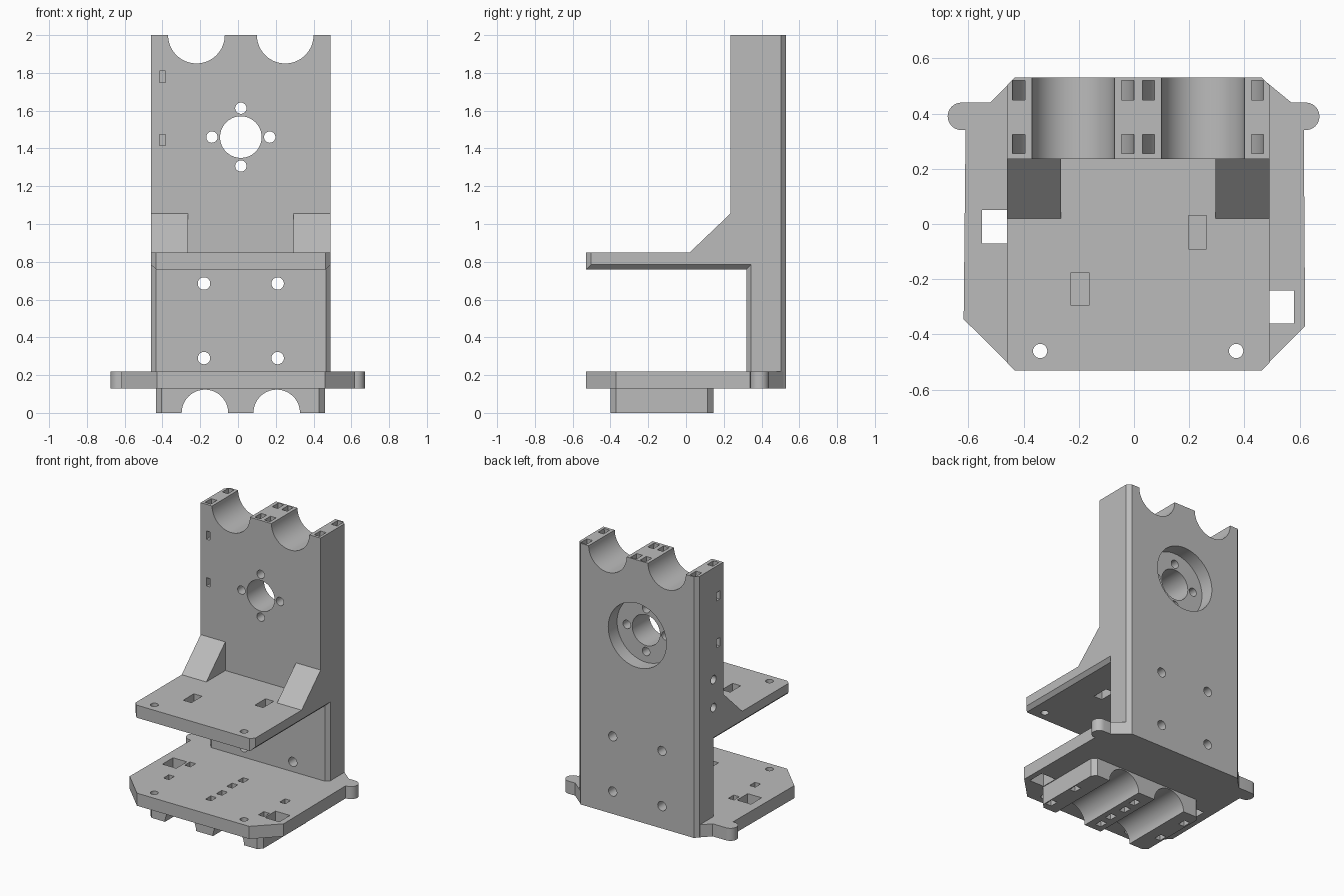
import bpy, bmesh, math
from mathutils import Matrix, Vector

cube = bpy.data.objects.get("Cube")
if cube:
    bpy.data.objects.remove(cube, do_unlink=True)

grey = bpy.data.materials.new("plain grey")
grey.use_nodes = True
colour = (0.5, 0.5, 0.5, 1)
grey.diffuse_color = colour
grey.node_tree.nodes["Principled BSDF"].inputs["Base Color"].default_value = colour


def finish(bm, name):
    bmesh.ops.recalc_face_normals(bm, faces=bm.faces)
    mesh = bpy.data.meshes.new(name)
    bm.to_mesh(mesh)
    bm.free()
    mesh.materials.append(grey)
    obj = bpy.data.objects.new(name, mesh)
    bpy.context.collection.objects.link(obj)
    return obj


def prism(points, lo, hi, axis):
    """Extrude a 2D outline along x (points are y, z) or z (points are x, y)."""
    bm = bmesh.new()
    place = (lambda p: (lo, p[0], p[1])) if axis == "x" else (lambda p: (p[0], p[1], lo))
    face = bm.faces.new([bm.verts.new(place(p)) for p in points])
    out = bmesh.ops.extrude_face_region(bm, geom=[face])
    step = Vector((hi - lo, 0, 0)) if axis == "x" else Vector((0, 0, hi - lo))
    bmesh.ops.translate(bm, vec=step, verts=[v for v in out["geom"] if isinstance(v, bmesh.types.BMVert)])
    bmesh.ops.recalc_face_normals(bm, faces=bm.faces)
    return bm


def chamfer(bm, rule, size):
    edges = [e for e in bm.edges if rule(e.verts[0].co, e.verts[1].co)]
    bmesh.ops.bevel(bm, geom=edges, offset=size, segments=1, affect="EDGES", profile=0.5)


def box(x0, x1, y0, y1, z0, z1):
    return prism([(x0, y0), (x1, y0), (x1, y1), (x0, y1)], z0, z1, "z")


def slot(x, y, z0, z1, w, d):
    return box(x - w / 2, x + w / 2, y - d / 2, y + d / 2, z0, z1)


def rod(centre, r, length, axis, sides=40):
    bm = bmesh.new()
    turn = {"x": Matrix.Rotation(math.pi / 2, 4, "Y"),
            "y": Matrix.Rotation(math.pi / 2, 4, "X"), "z": Matrix()}[axis]
    bmesh.ops.create_cone(bm, cap_ends=True, segments=sides, radius1=r, radius2=r,
                          depth=length, matrix=Matrix.Translation(centre) @ turn)
    return bm


def ring(x, y, z, inner, outer, width):
    """Square-section ring around the y axis."""
    bm = bmesh.new()
    section = [(inner, -1), (outer, -1), (outer, 1), (inner, 1)]
    face = bm.faces.new([bm.verts.new((x + r, y + s * width / 2, z)) for r, s in section])
    bmesh.ops.spin(bm, geom=[face] + face.edges[:] + face.verts[:], cent=(x, y, z),
                   axis=(0, 1, 0), angle=math.pi, steps=24, use_duplicate=False)
    if not any(len(f.verts) == 4 and f.normal.y == 0 for f in bm.faces):
        bm.normal_update()
    bmesh.ops.holes_fill(bm, edges=[e for e in bm.edges if e.is_boundary])
    return bm


def combine(obj, parts, operation):
    bpy.context.view_layer.objects.active = obj
    for bm in parts:
        tool = finish(bm, "helper")
        tool.hide_render = True
        mod = obj.modifiers.new("combine", "BOOLEAN")
        mod.operation, mod.solver, mod.object = operation, "EXACT", tool
        bpy.ops.object.modifier_apply(modifier=mod.name)
        bpy.data.objects.remove(tool, do_unlink=True)


def smooth(obj):
    bpy.ops.object.select_all(action="DESELECT")
    obj.select_set(True)
    bpy.context.view_layer.objects.active = obj
    bpy.ops.object.shade_smooth_by_angle(angle=math.radians(30))


LEFT, RIGHT, MID = -0.46, 0.49, 0.015

# Upright column with the overhanging shelf
bm = prism([(0.53, 0.13), (0.32, 0.13), (0.32, 0.76), (-0.53, 0.76),
            (-0.53, 0.85), (0.235, 0.85), (0.235, 2), (0.53, 2)], LEFT, RIGHT, "x")


def outer_edge(a, b):
    return abs(a.x - b.x) < 0.01 and abs(a.y - b.y) < 0.01 and abs(a.y) > 0.5


def inner_edge(a, b):
    if abs(a.x - b.x) > 0.01:
        return False
    upright = abs(a.y - 0.32) < 0.01 and abs(b.y - 0.32) < 0.01
    under = abs(a.z - 0.76) < 0.01 and abs(b.z - 0.76) < 0.01
    return upright or under


chamfer(bm, outer_edge, 0.027)
chamfer(bm, inner_edge, 0.025)
column = finish(bm, "column_and_shelf")

# Sloped gussets between shelf and column
gusset = [(0.02, 0.85), (0.02, 0.82), (0.28, 0.82), (0.28, 1.055), (0.235, 1.055)]
combine(column, [prism(gusset, LEFT, -0.265, "x"), prism(gusset, 0.295, RIGHT, "x")], "UNION")

cuts = []
# Round cradles in the top, with tie tunnels beneath them
for x in (-0.22, 0.25):
    cuts.append(rod((x, 0.38, 2), 0.15, 0.6, "y", 64))
    for y in (0.29, 0.485):
        cuts.append(ring(x, y, 2.0005, 0.175, 0.22, 0.07))
# Shaft hole, rear recess and fixing holes
cuts.append(rod((MID, 0.38, 1.46), 0.11, 0.6, "y", 64))
cuts.append(rod((MID, 0.53, 1.46), 0.23, 0.2, "y", 64))
for i in range(4):
    a = i * math.pi / 2
    cuts.append(rod((MID + 0.153 * math.cos(a), 0.38, 1.46 + 0.153 * math.sin(a)), 0.03, 0.6, "y", 24))
for x in (-0.18, 0.21):
    for z in (0.29, 0.685):
        cuts.append(rod((x, 0.43, z), 0.033, 0.5, "y", 24))
# Cable passages around the right front corner and side holes
for z in (1.445, 1.78):
    cuts.append(box(-0.415, -0.385, 0.2, 0.31, z - 0.03, z + 0.03))
    cuts.append(box(-0.5, -0.39, 0.275, 0.31, z - 0.03, z + 0.03))
for z in (1.0, 1.2):
    cuts.append(rod((LEFT, 0.345, z), 0.03, 0.2, "x", 24))
# Shelf slots and holes
for x, y in ((-0.195, -0.235), (0.23, -0.03)):
    cuts.append(slot(x, y, 0.7, 0.9, 0.065, 0.12))
for x in (-0.34, 0.37):
    cuts.append(rod((x, -0.46, 0.8), 0.026, 0.3, "z", 24))
combine(column, cuts, "DIFFERENCE")
smooth(column)


# Base plate with a rounded ear on each side
def ear(x, start):
    angles = [math.radians(start + 180 * i / 12) for i in range(13)]
    return [(x + 0.05 * math.cos(a), 0.39 + 0.05 * math.sin(a)) for a in angles]


outline = [(-0.43, -0.53), (0.46, -0.53), (0.62, -0.37), (0.615, 0.34)] + ear(0.622, -90) + \
          [(0.57, 0.44), (0.46, 0.53), (-0.43, 0.53), (-0.52, 0.44)] + ear(-0.625, 90) + \
          [(-0.61, 0.34), (-0.617, -0.345)]
base = finish(prism(outline, 0.13, 0.22, "z"), "base_plate")

# Lower cradle block
bm = box(-0.435, 0.46, -0.4, 0.145, 0, 0.14)
chamfer(bm, lambda a, b: abs(a.z - b.z) > 0.1, 0.03)
combine(base, [bm], "UNION")

cuts = [rod((x, -0.13, 0), 0.123, 0.7, "y", 64) for x in (-0.175, 0.205)]
cuts += [rod((x, -0.46, 0.17), 0.026, 0.3, "z", 24) for x in (-0.34, 0.37)]
# Tie slots beside each cradle
for x, rows in ((-0.19, (-0.21, 0.03)), (0.22, (-0.32, -0.08))):
    for y in rows:
        for side in (-1, 1):
            cuts.append(slot(x + side * 0.21, y, -0.1, 0.3, 0.045, 0.06))
# Square windows near the side edges
cuts.append(box(-0.55, -0.44, -0.07, 0.05, 0.05, 0.3))
cuts.append(box(0.465, 0.58, -0.36, -0.24, 0.05, 0.3))
combine(base, cuts, "DIFFERENCE")
smooth(base)
